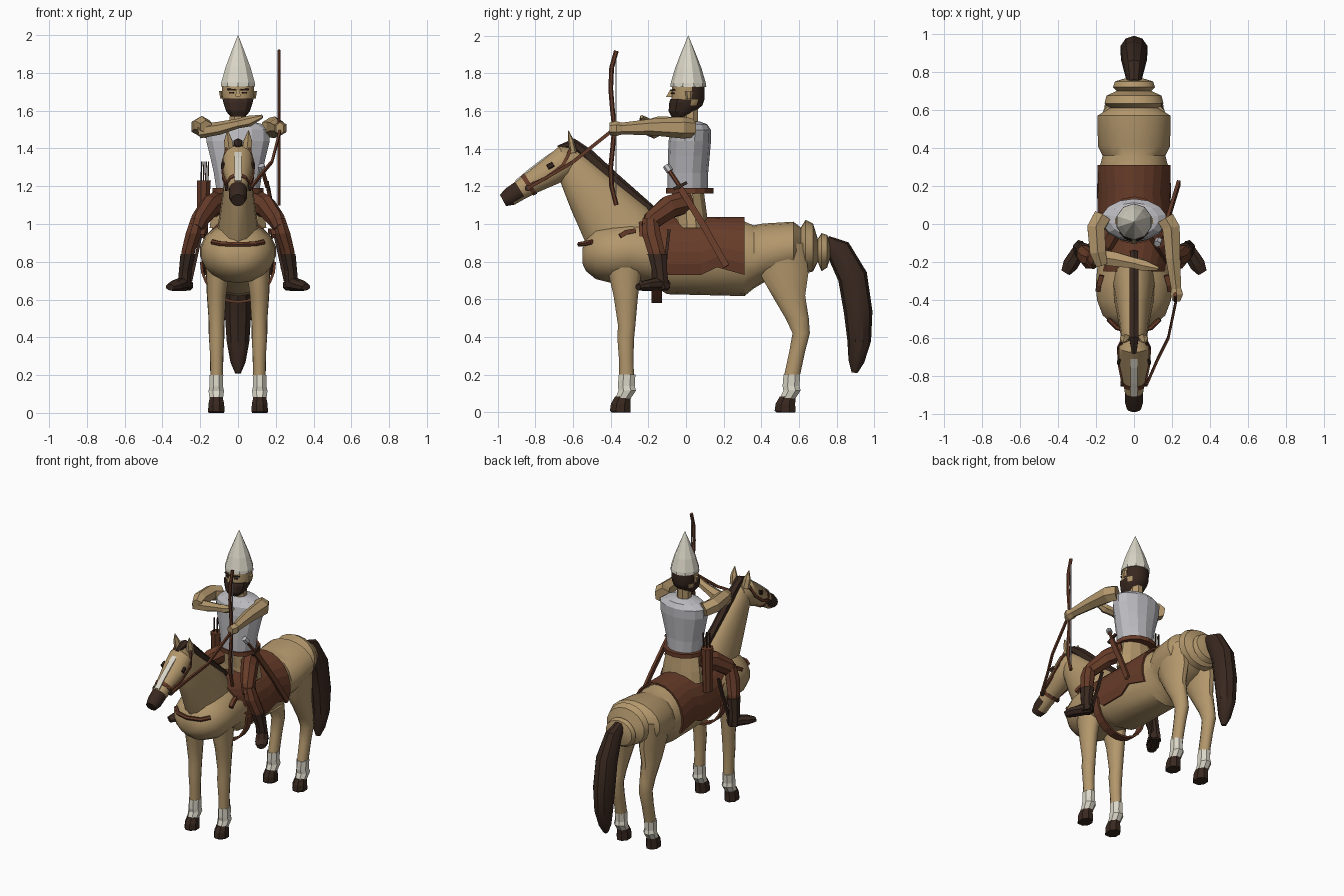
import bpy, bmesh, math
from mathutils import Vector

def material(name, rgb):
    m = bpy.data.materials.new(name)
    m.diffuse_color = (*rgb, 1)
    return m

TAN = material("tan", (0.45, 0.31, 0.15))
DARK = material("dark_brown", (0.04, 0.021, 0.014))
BROWN = material("leather_brown", (0.135, 0.045, 0.022))
SILVER = material("silver_grey", (0.50, 0.50, 0.53))
CREAM = material("cream_white", (0.70, 0.67, 0.57))
X, Y, Z = Vector((1, 0, 0)), Vector((0, 1, 0)), Vector((0, 0, 1))

def finish(name, bm, mats, rule=None, angle=0):
    """Turn a bmesh into an object; rule(face centre) picks the material slot."""
    bmesh.ops.recalc_face_normals(bm, faces=bm.faces)
    if rule:
        for f in bm.faces:
            f.material_index = rule(f.calc_center_median())
    me = bpy.data.meshes.new(name)
    bm.to_mesh(me)
    bm.free()
    for m in mats:
        me.materials.append(m)
    ob = bpy.data.objects.new(name, me)
    bpy.context.collection.objects.link(ob)
    if angle:
        bpy.ops.object.select_all(action='DESELECT')
        ob.select_set(True)
        bpy.context.view_layer.objects.active = ob
        bpy.ops.object.shade_smooth_by_angle(angle=math.radians(angle))
    return ob

def loft(name, rings, mats, n=8, ref=X, axis=None, rule=None, angle=0):
    """Skin elliptical rings (x, y, z, side radius, other radius)."""
    bm = bmesh.new()
    P = [Vector(r[:3]) for r in rings]
    k = 1 / math.cos(math.pi / n)
    loops = []
    for i, r in enumerate(rings):
        t = axis or (P[min(i + 1, len(P) - 1)] - P[max(i - 1, 0)]).normalized()
        side = (ref - t * ref.dot(t)).normalized()
        up = t.cross(side)
        loops.append([bm.verts.new(P[i] + side * r[3] * k * math.cos(a) + up * r[4] * k * math.sin(a))
                      for a in ((j + 0.5) * 2 * math.pi / n for j in range(n))])
    for a, b in zip(loops, loops[1:]):
        for j in range(n):
            bm.faces.new((a[j], a[(j + 1) % n], b[(j + 1) % n], b[j]))
    bm.faces.new(loops[0])
    bm.faces.new(loops[-1])
    return finish(name, bm, mats if isinstance(mats, list) else [mats], rule, angle)

def rod(name, pts, r, mat, n=6, ref=X, r2=None):
    return loft(name, [(*p, r, r2 or r) for p in pts], mat, n, ref)

# Horse trunk: y, bottom, top, half width
trunk = [(-.55, .79, .87, .06), (-.53, .75, .92, .11), (-.48, .71, .98, .165), (-.40, .69, 1.0, .195),
         (-.30, .70, 1.01, .20), (-.20, .69, 1.0, .19), (-.10, .63, 1.0, .18), (.31, .62, 1.01, .178),
         (.36, .66, .99, .165), (.41, .69, 1.0, .19), (.57, .74, 1.01, .192), (.61, .79, .98, .125),
         (.635, .74, 1.02, .155), (.675, .75, 1.0, .145), (.70, .80, .92, .09), (.72, .75, .95, .11),
         (.75, .77, .94, .10), (.765, .82, .9, .05)]
loft("horse_body", [(0, y, (a + b) / 2, w, (b - a) / 2) for y, a, b, w in trunk], TAN, 18, axis=Y, angle=35)

# Neck, mane and tail
loft("horse_neck", [(0, -.30, .88, .12, .19), (0, -.36, .98, .105, .19), (0, -.50, 1.16, .08, .135),
                    (0, -.60, 1.30, .065, .09), (0, -.63, 1.36, .05, .06)], TAN, 14, angle=40)
loft("mane", [(0, -.68, 1.405, .012, .01), (0, -.60, 1.43, .024, .022), (0, -.52, 1.365, .024, .03),
              (0, -.38, 1.235, .024, .03), (0, -.15, 1.05, .022, .018)], DARK, 6)
loft("tail", [(0, .74, .905, .035, .035), (0, .81, .86, .05, .065), (0, .885, .72, .068, .075),
              (0, .915, .53, .07, .072), (0, .92, .38, .06, .06), (0, .905, .27, .04, .04),
              (0, .895, .21, .015, .015)], DARK, 10, angle=35)

# Horse head with dark muzzle
loft("horse_head", [(0, -.58, 1.34, .05, .06), (0, -.64, 1.335, .08, .085), (0, -.715, 1.28, .08, .075),
                    (0, -.80, 1.23, .062, .062), (0, -.88, 1.18, .048, .052), (0, -.935, 1.145, .047, .049),
                    (0, -.972, 1.125, .036, .034)], [TAN, DARK], 12,
     rule=lambda c: int(c.y < -.89), angle=35)
rod("face_blaze", [(0, -.665, 1.407), (0, -.755, 1.348), (0, -.836, 1.286), (0, -.905, 1.228)], .018, CREAM, 4, r2=.004)
loft("noseband", [(0, -.825, 1.215, .06, .064), (0, -.845, 1.202, .057, .061)], BROWN, 12)
for s in (-1, 1):
    loft("horse_ear", [(s * .045, -.60, 1.38, .026, .018), (s * .052, -.61, 1.44, .022, .014),
                       (s * .056, -.625, 1.495, .002, .002)], TAN, 6)
    rod("horse_eye", [(s * .078, -.705, 1.318), (s * .082, -.735, 1.302)], .008, DARK, 6, r2=.013)
    rod("cheek_strap", [(s * .06, -.835, 1.205), (s * .077, -.75, 1.24), (s * .084, -.655, 1.31),
                        (s * .06, -.61, 1.40)], .006, BROWN, 4, r2=.009)
    rod("bit_ring", [(s * .055, -.84, 1.19), (s * .07, -.84, 1.19)], .016, DARK, 8, ref=Y)

    # Legs, socks and hooves: y, z, half width, half depth
    front = [(-.32, .86, .07, .10), (-.325, .74, .06, .088), (-.32, .62, .05, .065), (-.315, .46, .04, .046),
             (-.32, .40, .04, .045), (-.318, .28, .034, .038), (-.315, .18, .033, .04)]
    hind = [(.50, .90, .075, .13), (.52, .74, .062, .13), (.545, .62, .052, .088), (.59, .50, .043, .062),
            (.612, .42, .042, .046), (.59, .32, .036, .042), (.56, .18, .033, .042)]
    for kind, pts in (("front", front), ("hind", hind)):
        loft(kind + "_leg", [(s * (.113 if z < .7 else .107), y, z, a, b) for y, z, a, b in pts],
             TAN, 12, axis=Z, angle=40)
        y = pts[-1][0]
        x = s * .115
        loft(kind + "_sock", [(x, y + .002, .20, .037, .044), (x, y - .002, .14, .036, .045),
                              (x, y + .003, .115, .041, .046), (x, y - .025, .065, .034, .04)], CREAM, 8, axis=Z)
        loft(kind + "_hoof", [(x, y - .02, .083, .034, .042), (x, y - .032, .045, .042, .052),
                              (x, y - .034, .008, .043, .055), (x, y - .03, 0, .041, .05)], DARK, 8, axis=Z)
    rod("side_strap", [(s * .19, -.35, .935), (s * .185, -.32, .955), (s * .17, -.27, .965)], .012, BROWN, 4)
rod("breast_collar", [(-.135, -.50, .905), (-.09, -.545, .895), (0, -.565, .892), (.09, -.545, .895),
                      (.135, -.50, .905)], .012, BROWN, 6, ref=Z)

# Saddle blanket with a stepped lower edge
bm = bmesh.new()
rows = []
for y, zb in ((-.25, .86), (-.10, .73), (.08, .73), (.165, .77), (.31, .73)):
    a0 = math.asin((zb - .82) / .215)
    angles = [a0 + (math.pi - 2 * a0) * i / 14 for i in range(15)]
    rows.append([bm.verts.new((.188 * math.cos(a), y, .82 + .212 * math.sin(a))) for a in angles])
for a, b in zip(rows, rows[1:]):
    for j in range(14):
        bm.faces.new((a[j], a[j + 1], b[j + 1], b[j]))
blanket = finish("saddle_blanket", bm, [BROWN])
solid = blanket.modifiers.new("thickness", 'SOLIDIFY')
solid.thickness, solid.offset = .012, 0
# Girth strap slung under the belly
rod("girth", [(.195 * math.cos(a), -.155, .80 + .213 * math.sin(a))
              for a in (math.pi + math.pi * i / 12 for i in range(13))], .028, BROWN, 4, ref=Y, r2=.007)

# Rider trunk
loft("tunic_skirt", [(0, .03, .98, .15, .09), (0, .025, 1.06, .14, .085), (0, .01, 1.17, .115, .085)], TAN, 12, axis=Z)
loft("belt", [(0, .02, 1.162, .135, .122), (0, .02, 1.19, .135, .122)], BROWN, 14, axis=Z)
loft("vest", [(0, .01, 1.185, .115, .105), (0, .01, 1.27, .128, .105), (0, .015, 1.36, .148, .108),
              (0, .02, 1.44, .168, .11), (0, .025, 1.50, .168, .105), (0, .025, 1.53, .125, .085),
              (0, .02, 1.545, .06, .05)], SILVER, 14, axis=Z)
loft("rider_neck", [(0, .02, 1.53, .045, .045), (0, .02, 1.62, .042, .045)], TAN, 8, axis=Z)

# Rider head, beard and hair coloured by region
loft("rider_head", [(0, -.025, 1.57, .04, .035), (0, -.015, 1.595, .062, .06), (0, .005, 1.63, .074, .08),
                    (0, .01, 1.66, .082, .085), (0, .012, 1.70, .085, .085), (0, .012, 1.75, .085, .085)],
     [TAN, DARK], 14, axis=Z, angle=30,
     rule=lambda c: int((c.z < 1.66 and c.y < .03) or (c.y > .045 and 1.60 < c.z)))
loft("beard", [(0, -.045, 1.568, .035, .03), (0, -.04, 1.60, .062, .05), (0, -.03, 1.645, .077, .056),
               (0, -.03, 1.665, .077, .05)], DARK, 10, axis=Z)
loft("nose", [(0, -.075, 1.715, .008, .008), (0, -.088, 1.675, .014, .018)], TAN, 4, axis=Z)
for s in (-1, 1):
    rod("brow", [(s * .015, -.078, 1.71), (s * .058, -.061, 1.713)], .004, DARK, 4)
    rod("eye", [(s * .022, -.076, 1.695), (s * .046, -.066, 1.695)], .004, DARK, 4)
    loft("ear", [(s * .086, .015, 1.665, .008, .012), (s * .091, .015, 1.705, .01, .018)], TAN, 6, axis=Z)

# Pointed helmet
loft("helmet", [(0, .012, 1.728, .091, .091), (0, .012, 1.748, .089, .089), (0, .012, 1.83, .066, .066),
                (0, .012, 1.91, .036, .036), (0, .012, 2.0, .001, .001)], CREAM, 10, axis=Z)

# Bow arm and drawing arm
loft("bow_arm", [(.165, .03, 1.51, .045, .045), (.195, -.02, 1.512, .046, .05), (.205, -.18, 1.515, .038, .038),
                 (.222, -.34, 1.507, .026, .027), (.225, -.37, 1.507, .033, .034), (.222, -.405, 1.505, .02, .03)],
     TAN, 6)
loft("drawing_upper_arm", [(-.165, .04, 1.50, .045, .042), (-.20, -.02, 1.515, .046, .046),
                           (-.19, -.15, 1.525, .042, .04), (-.17, -.215, 1.515, .03, .03)], TAN, 6)
loft("drawing_forearm", [(-.205, -.17, 1.49, .04, .032), (-.10, -.185, 1.507, .038, .03), (.0, -.205, 1.532, .028, .022),
                         (.06, -.22, 1.545, .028, .025), (.13, -.235, 1.57, .008, .008)], TAN, 6, ref=Y)

# Bow, string and rein to the bow hand
rod("bow", [(.217, y, z) for y, z in ((-.37, 1.92), (-.395, 1.83), (-.40, 1.72), (-.39, 1.60), (-.38, 1.51),
                                      (-.39, 1.40), (-.40, 1.30), (-.395, 1.20), (-.37, 1.10))], .009, BROWN, 6, r2=.011)
rod("bowstring", [(.217, -.372, 1.90), (.217, -.372, 1.12)], .003, SILVER, 4)
rod("rein", [(.068, -.84, 1.19), (.125, -.71, 1.265), (.18, -.60, 1.33), (.222, -.40, 1.49)], .006, BROWN, 4, r2=.009)

# Rider legs and boots
for s in (-1, 1):
    loft("thigh", [(s * .09, .01, 1.12, .055, .06), (s * .15, -.09, 1.09, .05, .06), (s * .205, -.18, 1.02, .042, .05),
                   (s * .225, -.205, .98, .035, .035)], BROWN, 8)
    loft("shin", [(s * .215, -.19, 1.03, .035, .04), (s * .235, -.185, .95, .042, .05), (s * .262, -.16, .86, .036, .046),
                  (s * .272, -.145, .78, .03, .036)], BROWN, 8, axis=Z)
    loft("boot", [(s * .265, -.152, .84, .04, .05), (s * .28, -.14, .75, .033, .04), (s * .285, -.13, .655, .036, .04)],
         DARK, 8, axis=Z)
    loft("boot_foot", [(s * .265, -.10, .675, .032, .028), (s * .30, -.16, .68, .038, .034),
                       (s * .335, -.215, .672, .04, .027), (s * .36, -.255, .665, .025, .016)], DARK, 8, ref=X)
    rod("stirrup_strap", [(s * .19, -.09, .97), (s * .25, -.12, .70)], .008, DARK, 4)

# Sheathed sword on one hip
rod("scabbard", [(.16, -.03, 1.19), (.20, .10, .98), (.235, .215, .775)], .009, BROWN, 4, r2=.017)
rod("sword_grip", [(.155, -.03, 1.195), (.13, -.09, 1.285)], .010, BROWN, 6)
rod("sword_guard", [(.16, -.065, 1.185), (.155, .005, 1.22)], .008, DARK, 4)
rod("sword_pommel", [(.132, -.085, 1.28), (.122, -.105, 1.31)], .017, SILVER, 6)

# Quiver with arrows on the other hip
loft("quiver", [(-.19, .03, .93, .027, .033), (-.18, .02, 1.23, .036, .042)], BROWN, 8, axis=Z)
for i in range(4):
    x, y = -.196 + .012 * i, .01 + .02 * (i % 2)
    rod("arrow", [(x, y, 1.2), (x + .004, y, 1.33)], .0035, DARK, 4)
